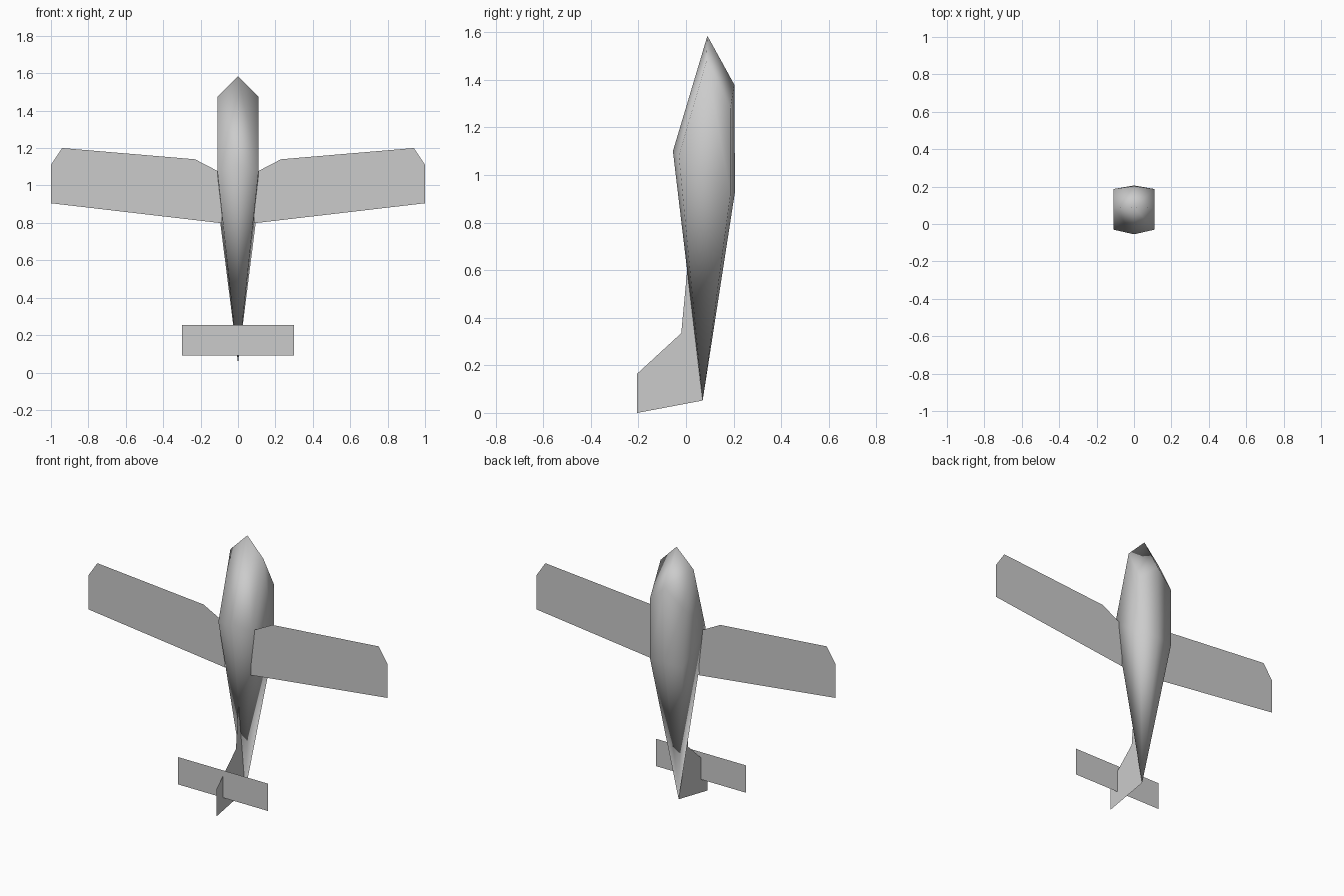
import bpy, bmesh

if "Cube" in bpy.data.objects:
    bpy.data.objects.remove(bpy.data.objects["Cube"])


def make_part(name, points, faces, mirror=True, smooth=False):
    """Build a mesh from a half outline, optionally reflected across x = 0."""
    bm = bmesh.new()
    for side in ((1, -1) if mirror else (1,)):
        verts = [bm.verts.new((x * side, y, z)) for x, y, z in points]
        for face in faces:
            bm.faces.new([verts[i] for i in (face if side > 0 else face[::-1])])
    bmesh.ops.remove_doubles(bm, verts=bm.verts, dist=1e-4)
    bmesh.ops.recalc_face_normals(bm, faces=bm.faces)
    for f in bm.faces:
        f.smooth = smooth
    mesh = bpy.data.meshes.new(name)
    bm.to_mesh(mesh)
    bm.free()
    obj = bpy.data.objects.new(name, mesh)
    bpy.context.collection.objects.link(obj)
    return obj


# Fuselage: faceted hull standing nose up, pointed at nose and tail
nose, tail = (0, 0.09, 1.585), (0, 0.07, 0.052)
shoulder = (0.11, 0.085, 1.475)
top_ridge, top_side = (0, -0.055, 1.1), (0.11, -0.03, 1.08)
belly_ridge_a, belly_side_a = (0, 0.203, 1.38), (0.11, 0.187, 1.28)
belly_ridge_b, belly_side_b = (0, 0.206, 0.93), (0.11, 0.187, 0.92)
hull = [nose, shoulder, top_ridge, top_side, belly_ridge_a,
        belly_side_a, belly_ridge_b, belly_side_b, tail]
make_part("fuselage", hull,
          [(0, 1, 3, 2), (0, 4, 5, 1), (4, 6, 7, 5), (1, 5, 7, 3),
           (2, 3, 8), (3, 7, 8), (6, 8, 7)], smooth=True)

# Wings: one flat sheet each side with a clipped tip and root fillet
wing = [(0.095, 1.07), (0.23, 1.14), (0.94, 1.2), (1.0, 1.11), (1.0, 0.905), (0.085, 0.798)]
make_part("wings", [(x, 0, z) for x, z in wing], [range(6)])

# Tailplane: flat rectangle crossing the fin
plane = [(0, 0.255), (0.3, 0.255), (0.3, 0.09), (0, 0.09)]
make_part("tailplane", [(x, -0.144, z) for x, z in plane], [range(4)])

# Tail fin with its forward fillet, and the rudder below
fin = [(0.005, 0.6), (-0.02, 0.335), (-0.205, 0.165), (-0.205, 0.0), (0.07, 0.052), (0.055, 0.175)]
make_part("tail_fin", [(0, y, z) for y, z in fin],
          [(0, 1, 5), (1, 2, 5), (2, 3, 4, 5)], mirror=False)
